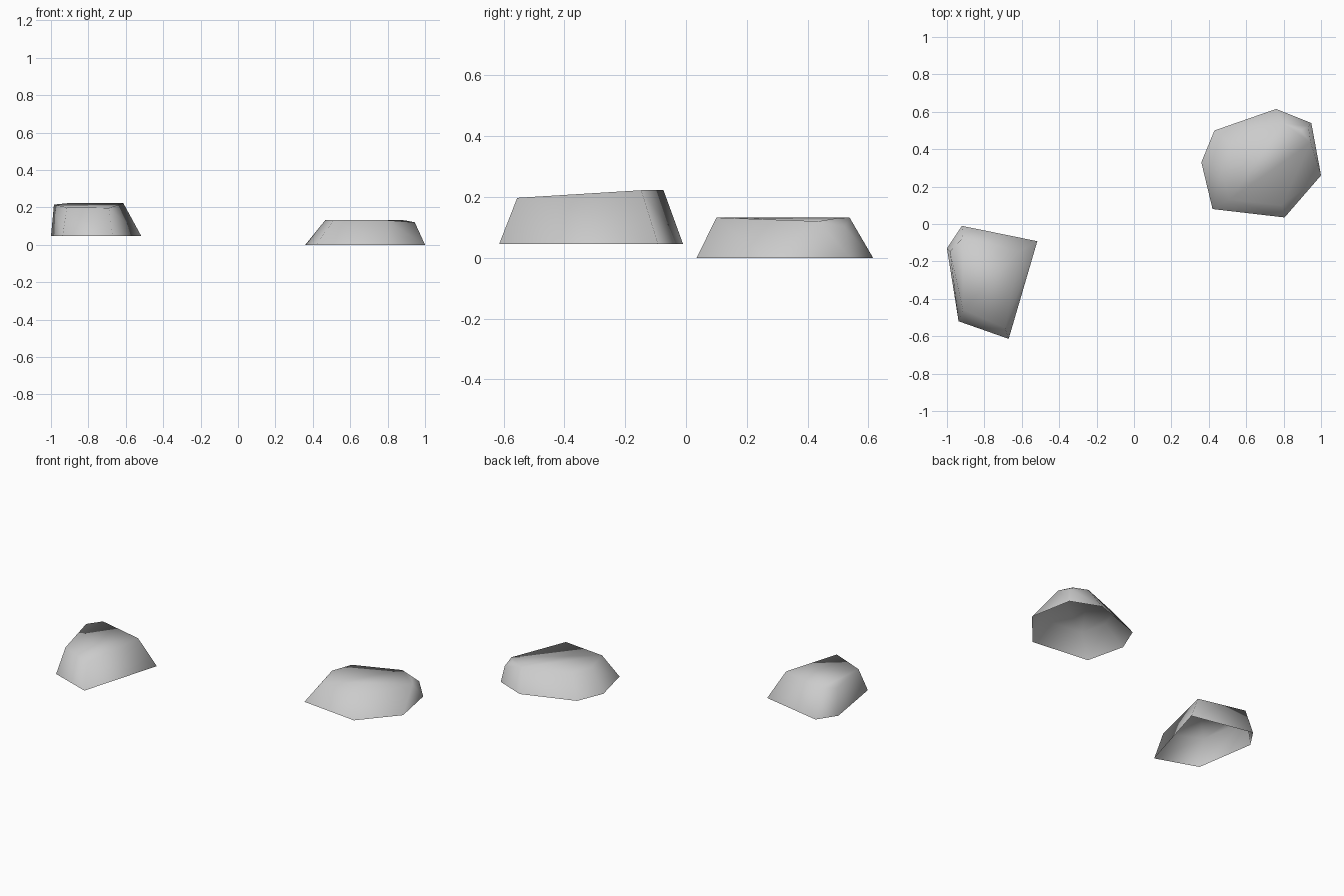
import bpy
import bmesh

if "Cube" in bpy.data.objects:
    bpy.data.objects.remove(bpy.data.objects["Cube"])

stone = bpy.data.materials.new("stone_grey")
stone.diffuse_color = (0.6, 0.6, 0.6, 1.0)
stone.use_nodes = True
stone.node_tree.nodes["Principled BSDF"].inputs["Base Color"].default_value = stone.diffuse_color


def rock(name, base_z, base, top, chip=None):
    """Smooth stone shell, open underneath. chip = (corner index, point) cuts one top corner."""
    bm = bmesh.new()
    low = [bm.verts.new((x, y, base_z)) for x, y in base]
    high = [bm.verts.new(p) for p in top]
    rim = list(high)          # upper ends of the walls
    n = len(low)
    k = -1
    if chip:
        k = chip[0]
        rim[k] = bm.verts.new(chip[1])
        bm.faces.new((rim[k], high[(k + 1) % n], high[k]))
        bm.faces.new((rim[k], high[k], high[k - 1]))
    for i in range(n):
        j = (i + 1) % n
        bm.faces.new((low[i], low[j], rim[j], rim[i]))
    bm.faces.new(high)
    bmesh.ops.recalc_face_normals(bm, faces=bm.faces[:])
    # Make sure the cap faces up
    cap = max(bm.faces, key=lambda f: f.calc_area() * abs(f.normal.z))
    if cap.normal.z < 0:
        bmesh.ops.reverse_faces(bm, faces=bm.faces[:])
    for f in bm.faces:
        f.smooth = True
    mesh = bpy.data.meshes.new(name)
    bm.to_mesh(mesh)
    bm.free()
    mesh.materials.append(stone)
    obj = bpy.data.objects.new(name, mesh)
    bpy.context.collection.objects.link(obj)
    return obj


# Taller five-sided stone, raised slightly
rock("tall_rock", 0.046,
     [(-1.0, -0.13), (-0.92, -0.01), (-0.517, -0.092), (-0.67, -0.614), (-0.938, -0.52)],
     [(-0.984, -0.147, 0.215), (-0.915, -0.074, 0.222), (-0.613, -0.147, 0.222),
      (-0.69, -0.555, 0.197), (-0.915, -0.457, 0.2)])

# Lower, wider seven-sided stone with one chipped corner
rock("low_rock", 0.0,
     [(0.36, 0.33), (0.43, 0.5), (0.76, 0.615), (0.948, 0.54),
      (1.0, 0.26), (0.805, 0.035), (0.42, 0.08)],
     [(0.467, 0.295, 0.132), (0.515, 0.428, 0.132), (0.8, 0.538, 0.132),
      (0.89, 0.502, 0.131), (0.945, 0.435, 0.12), (0.79, 0.1, 0.132),
      (0.51, 0.13, 0.132)],
     chip=(3, (0.932, 0.522, 0.1)))
